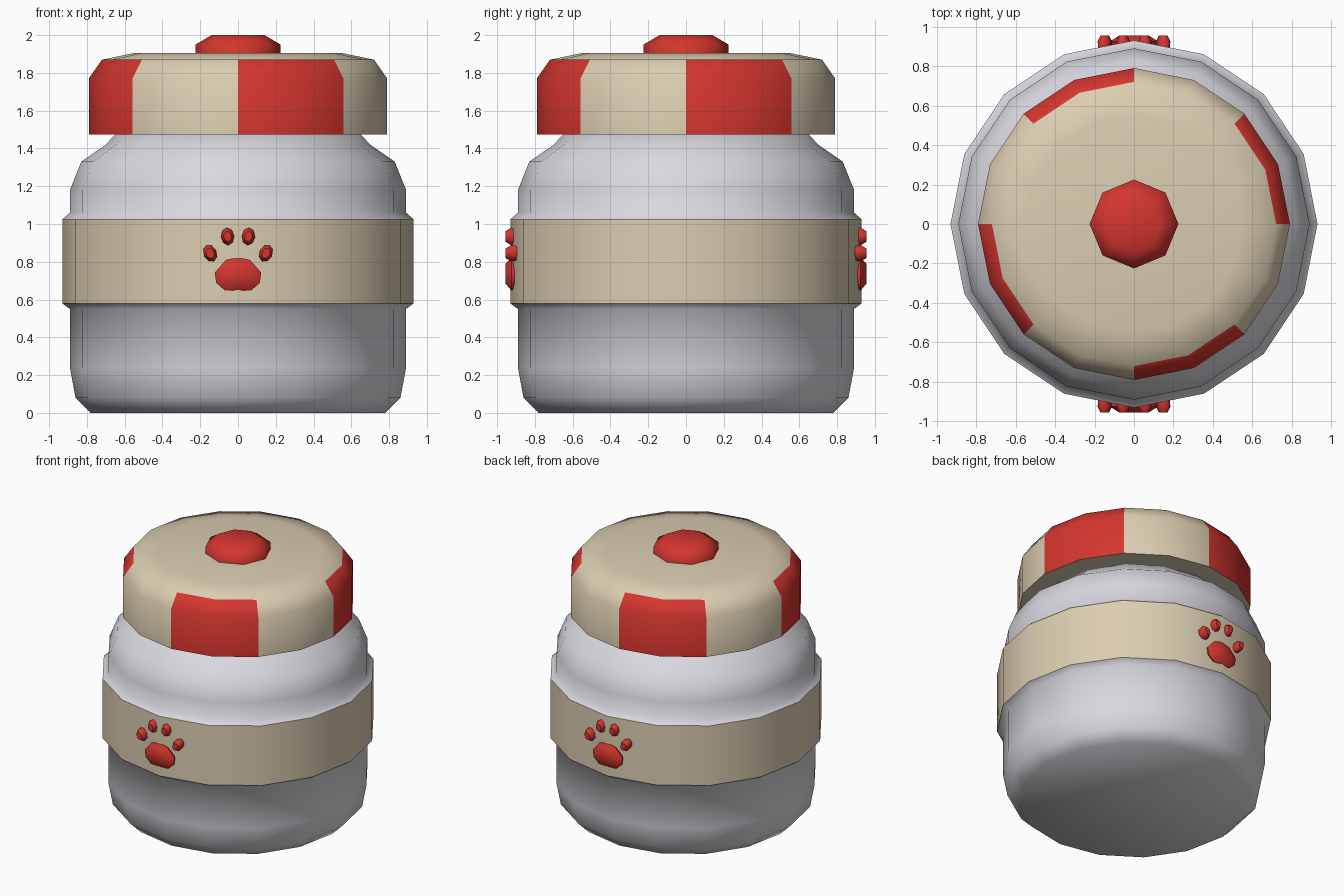
import bpy
from math import cos, sin, pi, radians

cube = bpy.data.objects.get("Cube")
if cube:
    bpy.data.objects.remove(cube, do_unlink=True)


def material(name, rgb):
    m = bpy.data.materials.new(name)
    m.use_nodes = True
    m.diffuse_color = (*rgb, 1)
    m.node_tree.nodes["Principled BSDF"].inputs["Base Color"].default_value = (*rgb, 1)
    return m


WHITE = material("jar white", (0.70, 0.69, 0.74))
TAN = material("cream tan", (0.71, 0.61, 0.44))
RED = material("bright red", (0.66, 0.036, 0.028))


def loft(name, rings, mats, cap_start=True, cap_end=True):
    """Skin a stack of equal rings, given counter-clockwise from the end."""
    n = len(rings[0])
    verts = [p for ring in rings for p in ring]
    faces = []
    for r in range(len(rings) - 1):
        for i in range(n):
            a, b = r * n + i, r * n + (i + 1) % n
            faces.append((a, b, b + n, a + n))
    if cap_start:
        faces.append(tuple(reversed(range(n))))
    if cap_end:
        faces.append(tuple(range(len(verts) - n, len(verts))))
    mesh = bpy.data.meshes.new(name)
    mesh.from_pydata(verts, [], faces)
    mesh.update()
    for m in mats:
        mesh.materials.append(m)
    obj = bpy.data.objects.new(name, mesh)
    bpy.context.collection.objects.link(obj)
    bpy.ops.object.select_all(action="DESELECT")
    obj.select_set(True)
    bpy.context.view_layer.objects.active = obj
    bpy.ops.object.shade_smooth_by_angle(angle=radians(60))
    return obj


def turned(name, profile, sides, mats, **caps):
    """Turn a (radius, height) profile around the z axis."""
    rings = [[(r * cos(2 * pi * i / sides), r * sin(2 * pi * i / sides), z)
              for i in range(sides)] for r, z in profile]
    return loft(name, rings, mats, **caps)


# Jar body, split by the raised band
turned("jar_lower", [(0.78, 0), (0.86, 0.08), (0.89, 0.24), (0.89, 0.55), (0.93, 0.58)],
       16, [WHITE], cap_end=False)
turned("label_band", [(0.93, 0.58), (0.93, 1.025)], 16, [TAN],
       cap_start=False, cap_end=False)
turned("jar_upper", [(0.93, 1.025), (0.89, 1.06), (0.89, 1.18), (0.83, 1.33),
                     (0.70, 1.42), (0.645, 1.48)], 16, [WHITE], cap_start=False)

# Lid with four red stripes, each two facets wide
SIDES = 16
lid = turned("lid", [(0.79, 1.475), (0.79, 1.77), (0.72, 1.87), (0.55, 1.905)],
             SIDES, [TAN, RED])
for face in lid.data.polygons:
    if face.index < 2 * SIDES and face.index % 4 < 2:
        face.material_index = 1

# Knob
turned("lid_knob", [(0.225, 1.89), (0.225, 1.95), (0.14, 2.0)], 8, [RED])


# Paw prints on front and back
def pad(name, outline, centre, side):
    """Bevelled pad standing out from the band; side -1 is front, 1 is back."""
    cx, cz = centre
    rings = []
    for depth, scale in ((0.89, 0.9), (0.925, 1), (0.955, 0.6)):
        rings.append([(-side * (cx + x * scale), side * depth, cz + z * scale)
                      for x, z in outline])
    return loft(name, rings, [RED])


half = [(0, -0.09), (0.07, -0.09), (0.115, -0.05), (0.123, 0.005), (0.065, 0.07)]
palm = half + [(0, 0.085)] + [(-x, z) for x, z in reversed(half[1:])]


def toe_outline(tilt):
    t = radians(tilt)
    pts = [(0.035 * cos(k * pi / 4), 0.047 * sin(k * pi / 4)) for k in range(8)]
    return [(x * cos(t) - z * sin(t), x * sin(t) + z * cos(t)) for x, z in pts]


for label, side in (("front", -1), ("back", 1)):
    pad(label + "_paw_palm", palm, (0, 0.738), side)
    for word, s in (("left", 1), ("right", -1)):
        pad(f"{label}_paw_inner_toe_{word}", toe_outline(-5 * s), (0.055 * s, 0.934), side)
        pad(f"{label}_paw_outer_toe_{word}", toe_outline(-25 * s), (0.148 * s, 0.845), side)
